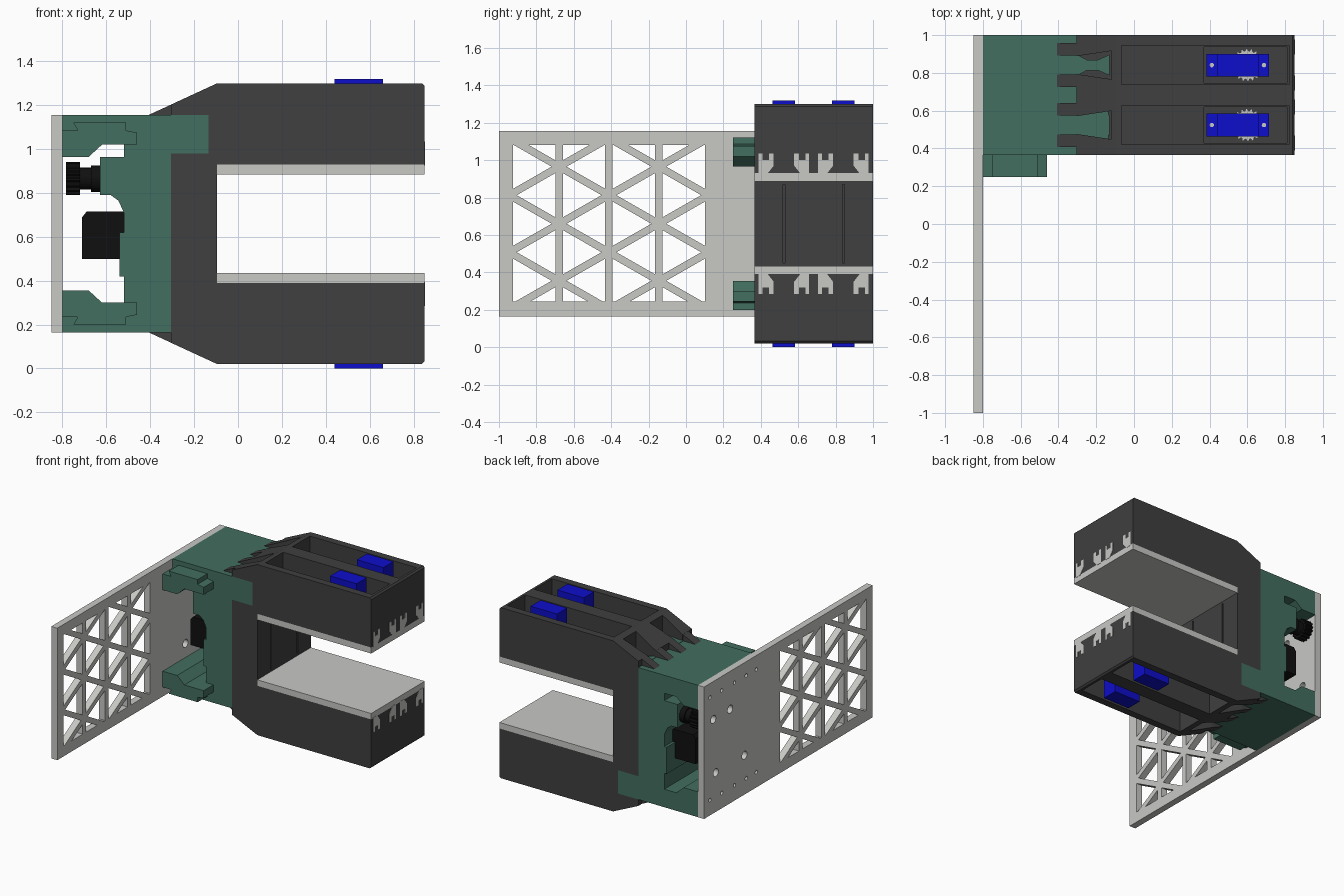
import bpy, bmesh, math
from mathutils import Vector

cube = bpy.data.objects.get("Cube")
if cube:
    bpy.data.objects.remove(cube, do_unlink=True)

MID = 0.66  # height of the mirror plane


def material(name, r, g, b):
    m = bpy.data.materials.new(name)
    m.use_nodes = True
    m.diffuse_color = (r, g, b, 1)
    m.node_tree.nodes["Principled BSDF"].inputs["Base Color"].default_value = (r, g, b, 1)
    return m


DARK = material("dark grey", 0.05, 0.05, 0.05)
GREEN = material("green", 0.055, 0.156, 0.115)
LIGHT = material("light grey", 0.58, 0.58, 0.56)
BLUE = material("blue", 0.004, 0.004, 0.6)
BLACK = material("black", 0.005, 0.005, 0.005)


def bake(obj):
    """Turn the modifiers into plain mesh."""
    deps = bpy.context.evaluated_depsgraph_get()
    mesh = bpy.data.meshes.new_from_object(obj.evaluated_get(deps))
    obj.modifiers.clear()
    obj.data = mesh


def prism(name, outlines, a, b, axis, mat=None, mirror=False):
    """Extrude flat outlines from a to b along an axis; mirror copies about MID."""
    if not isinstance(outlines[0][0], (tuple, list)):
        outlines = [outlines]
    place = {"x": lambda u, v, w: (w, u, v - MID),
             "y": lambda u, v, w: (u, w, v - MID),
             "z": lambda u, v, w: (u, v, w - MID)}[axis]
    bm = bmesh.new()
    for pts in outlines:
        lo = [bm.verts.new(place(u, v, a)) for u, v in pts]
        hi = [bm.verts.new(place(u, v, b)) for u, v in pts]
        bm.faces.new(lo)
        bm.faces.new(hi[::-1])
        for i in range(len(pts)):
            j = (i + 1) % len(pts)
            bm.faces.new((lo[i], hi[i], hi[j], lo[j]))
    bmesh.ops.recalc_face_normals(bm, faces=bm.faces)
    mesh = bpy.data.meshes.new(name)
    bm.to_mesh(mesh)
    bm.free()
    obj = bpy.data.objects.new(name, mesh)
    obj.location.z = MID
    bpy.context.collection.objects.link(obj)
    if mat:
        mesh.materials.append(mat)
    if mirror:
        mod = obj.modifiers.new("mirror", "MIRROR")
        mod.use_axis = (False, False, True)
        mod.use_mirror_merge = False
        bake(obj)
    return obj


def rect(u0, u1, v0, v1):
    return [(u0, v0), (u1, v0), (u1, v1), (u0, v1)]


def circle(u, v, r, n=24):
    return [(u + r * math.cos(math.tau * i / n), v + r * math.sin(math.tau * i / n))
            for i in range(n)]


def cog(u, v, r, teeth):
    pts = []
    for i in range(teeth * 4):
        t = math.tau * i / (teeth * 4)
        k = r if i % 4 < 2 else r * 0.86
        pts.append((u + k * math.cos(t), v + k * math.sin(t)))
    return pts


def cut(obj, cutter):
    cutter.hide_render = True
    mod = obj.modifiers.new("cut", "BOOLEAN")
    mod.operation = "DIFFERENCE"
    mod.solver = "EXACT"
    mod.object = cutter
    bake(obj)
    bpy.data.objects.remove(cutter, do_unlink=True)


def clip(pts, limit, sign):
    """Keep the part of an outline on one side of a height."""
    out = []
    for p, q in zip(pts, pts[1:] + pts[:1]):
        dp, dq = sign * (limit - p[1]), sign * (limit - q[1])
        if dp >= 0:
            out.append(p)
        if dp * dq < 0:
            out.append(tuple(Vector(p).lerp(Vector(q), dp / (dp - dq))))
    return out


# Back plate with triangular lattice and bolt holes
step, side = 0.2665, 0.305
holes = []
for strip in range(4):
    for base, tip in ((strip, strip + 1), (strip + 1, strip)):
        yb, yt = (-0.945 + step * k for k in (base, tip))
        shift = side / 2 if base % 2 == 0 else 0
        for k in range(-3, 4):
            z = MID + shift + side * k
            tri = [Vector((yb, z)), Vector((yb, z + side)), Vector((yt, z + side / 2))]
            mid = sum(tri, Vector((0, 0))) / 3
            tri = [tuple(mid.lerp(p, 0.775)) for p in tri]
            tri = clip(clip(tri, 1.08, 1), 0.245, -1)
            if len(tri) > 2:
                holes.append(tri)
for y in (0.38, 0.5, 0.64, 0.79, 0.93):
    holes += [circle(y, z, 0.014, 12) for z in (0.28, 1.05)]
for y, z in ((0.69, 0.87), (0.89, 0.87), (0.52, 0.46), (0.86, 0.46)):
    holes.append(circle(y, z, 0.03))
plate = prism("back_plate", rect(-1, 1, 0.165, 1.155), -0.85, -0.8, "x", LIGHT)
cut(plate, prism("plate_holes", holes, -0.9, -0.75, "x"))

# Green housing, open toward the plate
prism("housing", [
    (-0.8, 0.165), (-0.305, 0.165), (-0.305, 1.155), (-0.8, 1.155), (-0.8, 0.97),
    (-0.68, 0.97), (-0.62, 1.02), (-0.52, 1.02), (-0.52, 0.965), (-0.63, 0.965),
    (-0.63, 0.79), (-0.58, 0.79), (-0.545, 0.765), (-0.52, 0.71), (-0.52, 0.62),
    (-0.54, 0.62), (-0.54, 0.42), (-0.52, 0.42), (-0.52, 0.3), (-0.62, 0.3),
    (-0.68, 0.355), (-0.8, 0.355)], 0.365, 1, "y", GREEN)
prism("dovetail_bracket", [
    (-0.8, 0.965), (-0.68, 0.965), (-0.62, 1.02), (-0.46, 1.02), (-0.46, 1.075),
    (-0.51, 1.085), (-0.51, 1.12), (-0.75, 1.12), (-0.73, 1.085), (-0.8, 1.085)],
    0.25, 0.37, "y", GREEN, True)

# Drive motor and its gear train
prism("motor", [(-0.71, 0.5), (-0.52, 0.5), (-0.52, 0.715), (-0.69, 0.715), (-0.71, 0.69)],
      0.45, 0.9, "y", BLACK)
prism("drive_gear", cog(0.92, 0.865, 0.075, 16), -0.785, -0.72, "x", BLACK)
prism("gear_hub", circle(0.92, 0.865, 0.05), -0.72, -0.67, "x", BLACK)
prism("gear_collar", circle(0.92, 0.865, 0.06), -0.67, -0.63, "x", BLACK)

# Two C-shaped gripper arms side by side
for tag, y0, y1 in (("front", 0.365, 0.6825), ("rear", 0.6825, 1)):
    c = (y0 + y1) / 2
    half = [(-0.305, 1.203), (-0.095, 1.3), (0.838, 1.3), (0.85, 1.288),
            (0.85, 0.93), (-0.095, 0.93)]
    outline = half + [(x, 2 * MID - z) for x, z in reversed(half)]
    arm = prism(tag + "_arm", outline, y0, y1, "y", DARK)
    pocket = rect(-0.065, 0.82, c - 0.104, c + 0.104)
    cut(arm, prism("pocket", pocket, 1.1, 1.4, "z", None, True))
    well = rect(0.37, 0.81, c - 0.095, c + 0.095)
    cut(arm, prism("well", well, 0.99, 1.2, "z", None, True))
    slot = [(-0.32, c - 0.045), (-0.12, c - 0.075), (-0.12, c + 0.075), (-0.32, c + 0.045)]
    cut(arm, prism("joint_slot", slot, 1.08, 1.4, "z", None, True))
    cut(arm, prism("slit", rect(-0.14, -0.05, c - 0.005, c + 0.005), 0.45, 0.87, "z"))

    # Green tab let into the arm: high on the front arm, low on the rear one
    z0, z1 = (0.98, 1.155) if tag == "front" else (0.165, 0.34)
    cut(arm, prism("tab_seat", rect(-0.32, -0.135, z0, z1), y0 - 0.02, y1 + 0.02, "y"))
    prism(tag + "_tab", rect(-0.305, -0.135, z0, z1), y0, y1, "y", GREEN)

    # Interlocking joint: green bow tie between two dark sloped fingers
    bow = [(-0.31, c - 0.05), (-0.29, c - 0.05), (-0.25, c - 0.028), (-0.19, c - 0.028),
           (-0.13, c - 0.055)]
    bow += [(x, 2 * c - y) for x, y in reversed(bow)]
    prism(tag + "_bow_tie", bow, 1.05, 1.158, "z", GREEN, True)
    for d in (-0.083, 0.083):
        prism(tag + "_finger", [(-0.415, 1.152), (-0.3, 1.152), (-0.3, 1.205)],
              c + d - 0.033, c + d + 0.033, "y", DARK, True)

    # Sliding pad, with its dovetail rails showing in the arm end
    prism(tag + "_pad", rect(-0.095, 0.85, 0.885, 0.93), y0, y1, "y", LIGHT, True)
    rail = [(0.135, 0.925), (0.135, 1.035), (0.115, 1.035), (0.115, 1.0), (0.08, 1.0),
            (0.08, 1.035), (0.055, 1.035), (0.055, 0.97), (0.09, 0.925)]
    for s in (-1, 1):
        prism(tag + "_rail", [(c + s * y, z) for y, z in rail], 0.83, 0.852, "x", LIGHT, True)

    # Servo with mounting flange, screws and output gear
    prism(tag + "_servo", rect(0.44, 0.66, c - 0.06, c + 0.06), 1.07, 1.32, "z", BLUE, True)
    prism(tag + "_servo_flange", rect(0.385, 0.715, c - 0.06, c + 0.06), 1.14, 1.165, "z",
          BLUE, True)
    prism(tag + "_servo_screws", [circle(x, c, 0.012, 10) for x in (0.412, 0.688)],
          1.16, 1.17, "z", LIGHT, True)
    prism(tag + "_servo_gear", cog(0.6, c, 0.088, 20), 1.0, 1.05, "z", LIGHT, True)
